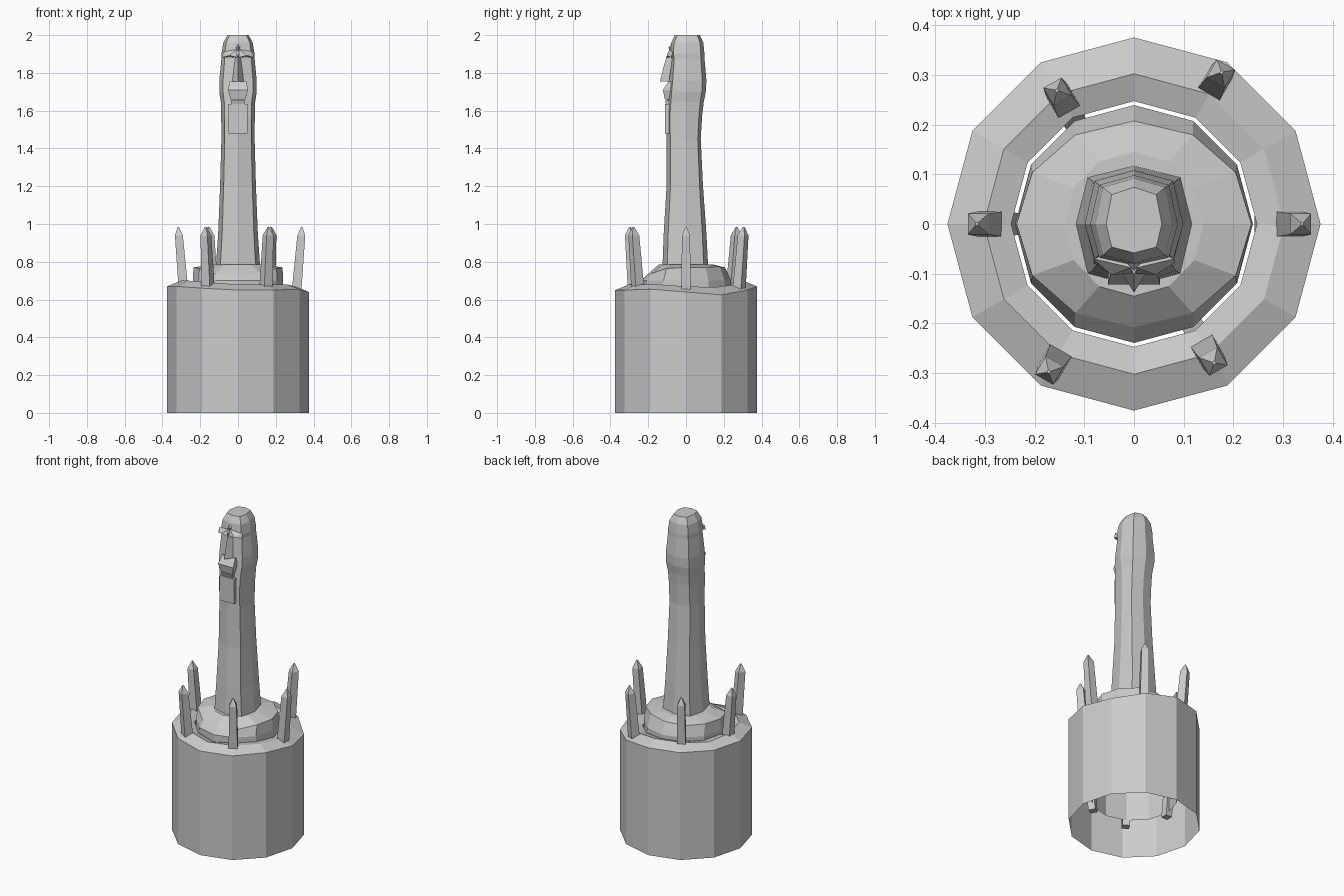
import bpy
from math import sin, cos, pi, radians
from mathutils import Vector

if "Cube" in bpy.data.objects:
    bpy.data.objects.remove(bpy.data.objects["Cube"])


def make(name, verts, faces):
    me = bpy.data.meshes.new(name)
    me.from_pydata([tuple(v) for v in verts], [], faces)
    me.update()
    ob = bpy.data.objects.new(name, me)
    bpy.context.collection.objects.link(ob)
    return ob


def loft(name, rings, cap_bottom=True, cap_top=True):
    """Skin a list of equally long vertex rings, from bottom to top."""
    n = len(rings[0])
    verts = [v for r in rings for v in r]
    faces = [(k * n + i, k * n + (i + 1) % n, (k + 1) * n + (i + 1) % n, (k + 1) * n + i)
             for k in range(len(rings) - 1) for i in range(n)]
    if cap_bottom:
        faces.append(tuple(reversed(range(n))))
    if cap_top:
        faces.append(tuple(range((len(rings) - 1) * n, len(rings) * n)))
    return make(name, verts, faces)


def circle12(rx, ry, heights):
    return [(rx * cos(i * pi / 6), ry * sin(i * pi / 6), heights[i]) for i in range(12)]


# Stone well wall: uneven twelve-sided rim, open bottom, inner wall
rim = [.64, .625, .65, .67, .67, .67, .67, .67, .66, .65, .65, .655]
ridge = [.67, .665, .68, .70, .70, .69, .70, .70, .69, .68, .68, .68]
inner = [.66, .66, .67, .68, .68, .68, .68, .68, .67, .66, .67, .67]
loft("well_wall", [circle12(.375, .375, [0] * 12), circle12(.375, .375, rim),
                   circle12(.302, .302, ridge), circle12(.247, .247, inner),
                   circle12(.247, .247, [.17] * 12)], False, False)

# Inner plinth with a sloped, slightly uneven top
top = [.77, .77, .775, .77, .765, .77, .77, .765, .735, .73, .74, .765]
loft("plinth", [circle12(.238, .238, [.60] * 12), circle12(.239, .239, [.70] * 12),
                circle12(.236, .207, top), circle12(.14, .145, [.785] * 12)])


# Carved pillar: eight-sided sections (z, half width, front y, back y)
def section(z, w, f, b):
    pts = []
    for i in range(8):
        a = i * pi / 4
        k = 1.13 if i % 2 else 1.0
        s = sin(a) * k
        pts.append((w * cos(a) * k, s * (b if s > 0 else -f), z))
    return pts


sections = [(.76, .118, -.125, .118), (.95, .105, -.118, .108), (1.2, .095, -.103, .09),
            (1.45, .088, -.104, .078), (1.58, .089, -.106, .086), (1.645, .091, -.10, .094),
            (1.70, .099, -.095, .105), (1.76, .099, -.088, .108), (1.875, .088, -.078, .098),
            (1.90, .088, -.085, .098), (1.96, .078, -.078, .092), (2.0, .056, -.058, .074)]
loft("pillar", [section(*s) for s in sections])


def block(name, low, high):
    """Six-sided carving: low and high are (z, half width, front y, back y)."""
    return loft(name, [[(-w, f, z), (w, f, z), (w, b, z), (-w, b, z)]
                       for z, w, f, b in (low, high)])


# Face carvings
block("beard", (1.48, .05, -.112, -.06), (1.635, .05, -.112, -.06))
block("lower_lip", (1.635, .035, -.106, -.06), (1.655, .038, -.112, -.06))
block("upper_lip", (1.66, .04, -.112, -.06), (1.71, .052, -.122, -.06))
block("muzzle", (1.71, .052, -.122, -.06), (1.755, .045, -.092, -.05))
make("nose", [(-.03, -.09, 1.755), (.03, -.09, 1.755), (.0, -.138, 1.755),
              (-.014, -.07, 1.89), (.014, -.07, 1.89), (0, -.103, 1.89)],
     [(0, 1, 4, 3), (1, 2, 5, 4), (2, 0, 3, 5), (2, 1, 0), (3, 4, 5)])
for s, side in ((-1, "left"), (1, "right")):
    v = [(x * s, y, z) for x, y, z in ((.005, -.10, 1.882), (.082, -.078, 1.882),
                                       (.045, -.102, 1.892), (.005, -.088, 1.925),
                                       (.08, -.07, 1.91), (.04, -.05, 1.885))]
    f = [(0, 2, 3), (2, 1, 4), (2, 4, 3), (0, 5, 2), (2, 5, 1), (3, 4, 5), (0, 3, 5), (1, 5, 4)]
    make(side + "_brow", v, [t[::-1] for t in f] if s < 0 else f)
make("forehead_mark", [(0, -.094, 1.935), (-.012, -.08, 1.935), (.012, -.08, 1.935),
                       (0, -.07, 1.96), (0, -.08, 1.905)],
     [(0, 3, 1), (0, 2, 3), (0, 1, 4), (0, 4, 2), (1, 3, 2), (1, 2, 4)])

# Ring of pointed stakes leaning outwards
for i, tip_r in enumerate((.338, .352, .31, .316, .343, .322)):
    a = radians(60 * i)
    out, side = Vector((cos(a), sin(a), 0)), Vector((-sin(a), cos(a), 0))
    rings = []
    for z, r, h in ((.14, tip_r - .075, .021), (.68, tip_r - .025, .025),
                    (.94, tip_r - .003, .021), (.985, tip_r, .003)):
        rings.append([out * (r + u * h) + side * (v * h) + Vector((0, 0, z))
                      for u, v in ((-1, -1), (1, -1), (1, 1), (-1, 1))])
    loft(f"stake_{i + 1}", rings)
